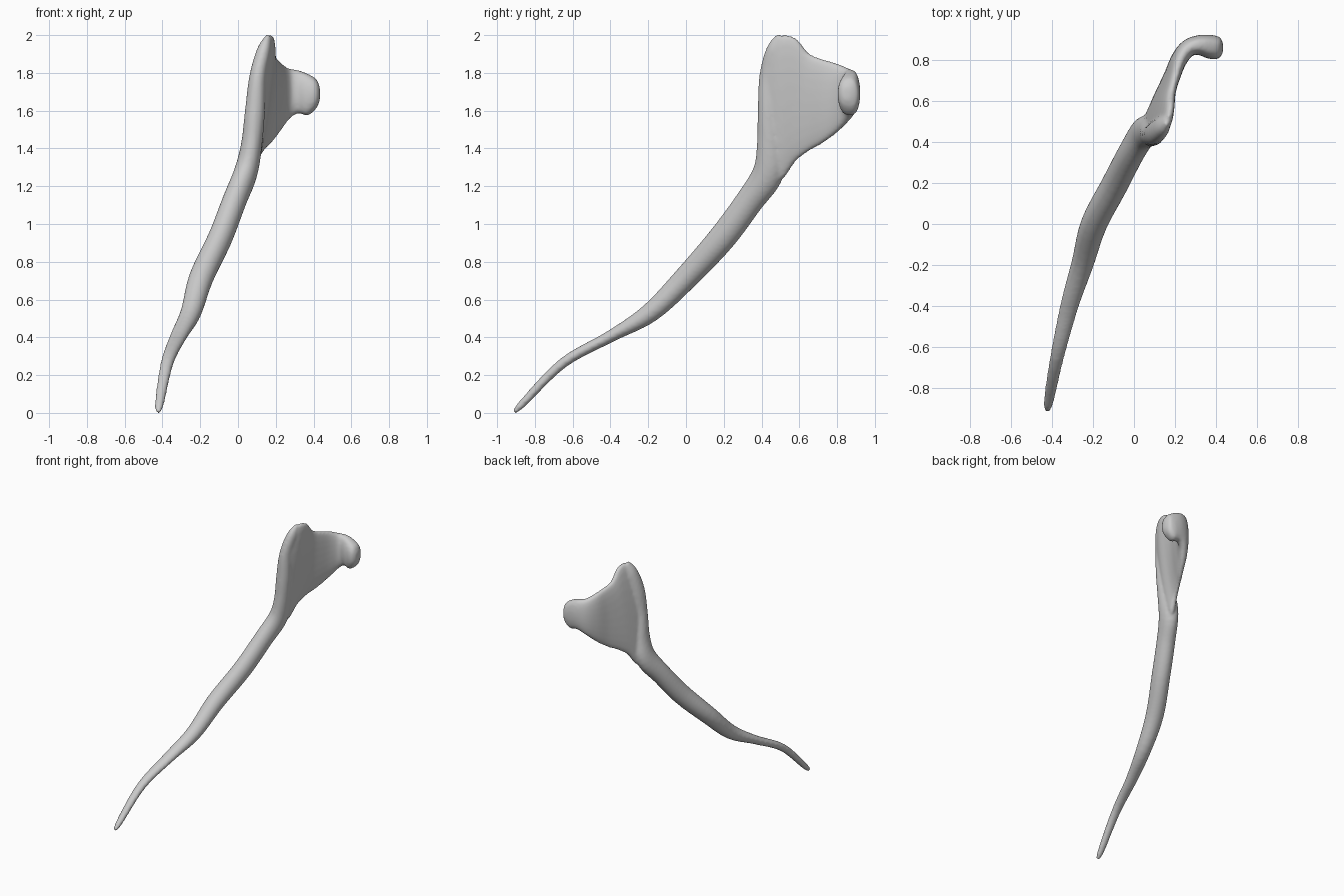
import bpy, bmesh, math
from mathutils import Vector

if "Cube" in bpy.data.objects:
    bpy.data.objects.remove(bpy.data.objects["Cube"])

N = 24


def catmull(rows, steps=5):
    """Smoothly resample a table of stations."""
    out = []
    for i in range(len(rows) - 1):
        p0, p1 = rows[max(i - 1, 0)], rows[i]
        p2, p3 = rows[i + 1], rows[min(i + 2, len(rows) - 1)]
        for s in range(steps):
            t = s / steps
            out.append([0.5 * (2*b + (c - a)*t + (2*a - 5*b + 4*c - d)*t*t
                               + (3*b - a - 3*c + d)*t**3)
                        for a, b, c, d in zip(p0, p1, p2, p3)])
    out.append(list(rows[-1]))
    return out


def loft(bm, rings):
    vs = [[bm.verts.new(p) for p in r] for r in rings]
    for a, b in zip(vs, vs[1:]):
        for j in range(N):
            k = (j + 1) % N
            bm.faces.new((a[j], a[k], b[k], b[j]))
    bm.faces.new(vs[0][::-1])
    bm.faces.new(vs[-1])


def spow(v, e):
    return math.copysign(abs(v) ** e, v)


bm = bmesh.new()

# Shaft continuing up as the thick front rim: x, y, z, half width, half depth
shaft = catmull([
    (-.422, -.91, .002, .012, .010), (-.415, -.86, .055, .025, .021),
    (-.375, -.65, .265, .034, .027), (-.315, -.40, .405, .045, .032),
    (-.25, -.19, .53, .055, .052), (-.195, 0, .715, .065, .064),
    (-.095, .19, .925, .065, .073), (-.02, .335, 1.12, .064, .074),
    (.04, .435, 1.27, .063, .083), (.072, .447, 1.42, .056, .072),
    (.09, .435, 1.6, .053, .055), (.105, .445, 1.78, .045, .057),
    (.138, .475, 1.92, .037, .05), (.162, .51, 1.99, .015, .03)])
rings = []
for i, (x, y, z, a, b) in enumerate(shaft):
    p, q = shaft[max(i - 1, 0)], shaft[min(i + 1, len(shaft) - 1)]
    t = (Vector(q[:3]) - Vector(p[:3])).normalized()
    side = (Vector((1, 0, 0)) - t * t.x).normalized()
    up = t.cross(side)
    rings.append([Vector((x, y, z)) + side * a * math.cos(2*math.pi*j/N)
                  + up * b * math.sin(2*math.pi*j/N) for j in range(N)])
loft(bm, rings)

# Thin blade curling into a hook: x, y, low z, high z, half thickness, lean
blade = catmull([
    (.098, .43, 1.32, 1.92, .035, .12), (.12, .50, 1.23, 1.998, .042, .13),
    (.137, .58, 1.33, 1.985, .038, .13), (.158, .65, 1.385, 1.905, .035, .11),
    (.185, .72, 1.425, 1.875, .036, .08), (.218, .80, 1.485, 1.85, .04, .04),
    (.26, .855, 1.545, 1.825, .042, .02), (.315, .872, 1.585, 1.815, .048, 0),
    (.37, .864, 1.575, 1.795, .058, 0), (.415, .855, 1.615, 1.765, .052, 0),
    (.434, .853, 1.66, 1.72, .02, 0)])
rings = []
for i, (x, y, lo, hi, th, lean) in enumerate(blade):
    p, q = blade[max(i - 1, 0)], blade[min(i + 1, len(blade) - 1)]
    t = Vector((q[0] - p[0], q[1] - p[1], 0)).normalized()
    n = Vector((t.y, -t.x, 0))
    ring = []
    for j in range(N):
        ang = 2 * math.pi * j / N
        z = (lo + hi) / 2 + (hi - lo) / 2 * math.sin(ang)
        ring.append(Vector((x + lean * (z - 1.65), y, z))
                    + n * th * spow(math.cos(ang), .7))
    rings.append(ring)
loft(bm, rings)
bmesh.ops.recalc_face_normals(bm, faces=bm.faces)

mesh = bpy.data.meshes.new("bone")
bm.to_mesh(mesh)
bm.free()
bone = bpy.data.objects.new("bone", mesh)
bpy.context.collection.objects.link(bone)

# Fuse shaft and blade into one smooth skin
rm = bone.modifiers.new("fuse", 'REMESH')
rm.mode = 'VOXEL'
rm.voxel_size = 0.01
rm.use_smooth_shade = True
sm = bone.modifiers.new("soften", 'SMOOTH')
sm.factor = 0.5
sm.iterations = 5
